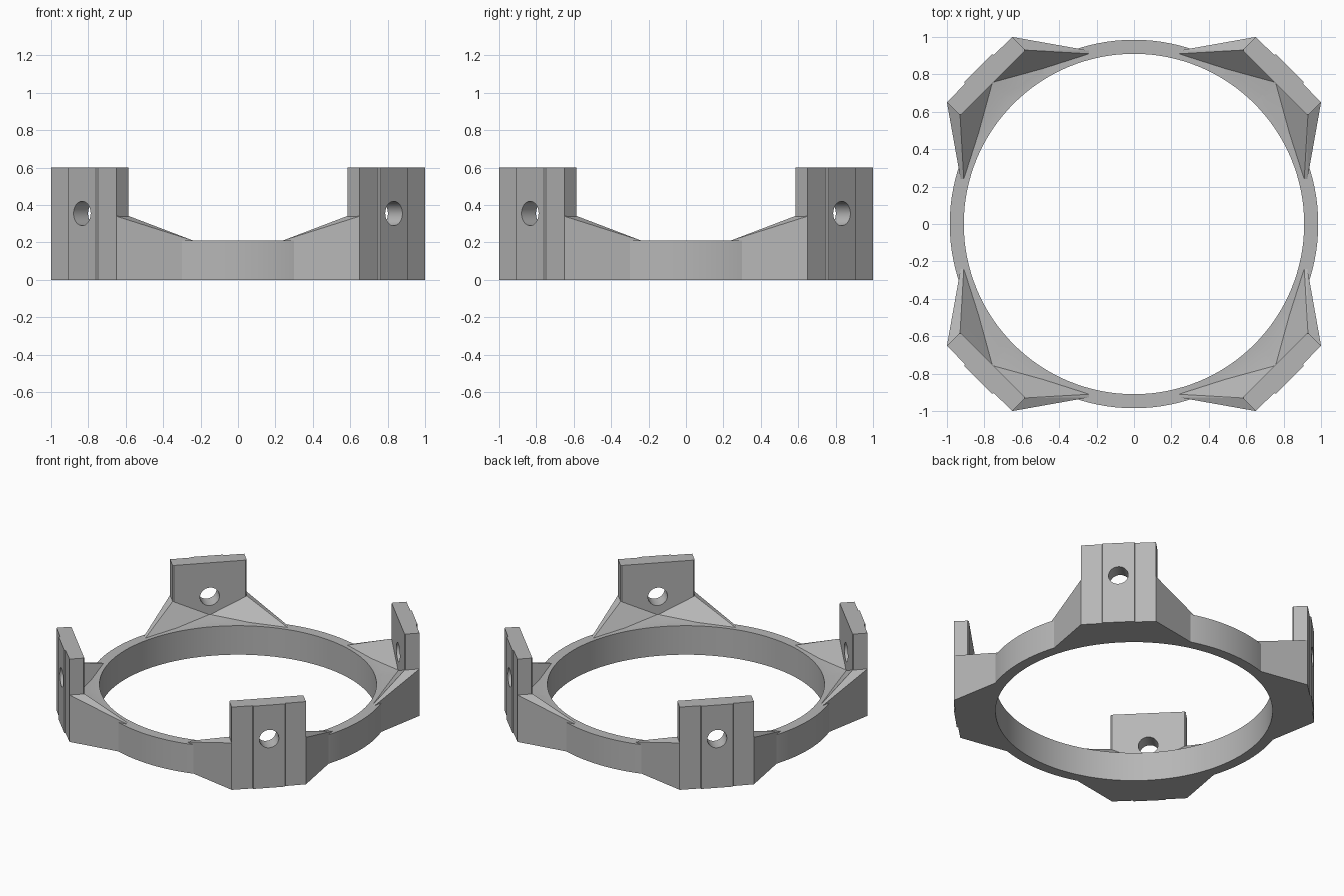
import bpy, bmesh, math
from mathutils import Matrix

if "Cube" in bpy.data.objects:
    bpy.data.objects.remove(bpy.data.objects["Cube"])

grey = bpy.data.materials.new("plain grey")
grey.diffuse_color = (0.47, 0.47, 0.47, 1)
grey.use_nodes = True
grey.node_tree.nodes["Principled BSDF"].inputs["Base Color"].default_value = grey.diffuse_color


def make(name, bm):
    bmesh.ops.recalc_face_normals(bm, faces=bm.faces)
    me = bpy.data.meshes.new(name)
    bm.to_mesh(me)
    bm.free()
    ob = bpy.data.objects.new(name, me)
    bpy.context.collection.objects.link(ob)
    me.materials.append(grey)
    return ob


def extrude(bm, pts, z0, z1):
    face = bm.faces.new([bm.verts.new((x, y, z0)) for x, y in pts])
    up = bmesh.ops.extrude_face_region(bm, geom=[face])["geom"]
    bmesh.ops.translate(bm, vec=(0, 0, z1 - z0),
                        verts=[v for v in up if isinstance(v, bmesh.types.BMVert)])


def boolean(ob, other, op):
    m = ob.modifiers.new(op, 'BOOLEAN')
    m.operation, m.solver, m.object = op, 'EXACT', other
    bpy.context.view_layer.objects.active = ob
    bpy.ops.object.modifier_apply(modifier=m.name)
    bpy.data.objects.remove(other)


# round ring: rectangular section spun about z
def make_ring():
    bm = bmesh.new()
    sec = [bm.verts.new(p) for p in ((.91, 0, 0), (.985, 0, 0), (.985, 0, .21), (.91, 0, .21))]
    edges = [bm.edges.new((sec[i], sec[(i + 1) % 4])) for i in range(4)]
    bmesh.ops.spin(bm, geom=sec + edges, cent=(0, 0, 0), axis=(0, 0, 1),
                   angle=2 * math.pi, steps=128, use_merge=True)
    bmesh.ops.remove_doubles(bm, verts=bm.verts, dist=1e-4)
    return make("ring_bracket", bm)


# gusset that blends one mounting plate into the ring (mirrored about x = y)
def make_gusset(turn):
    bm = bmesh.new()
    half = dict(A=(.24, .91, .21), B=(.581, .93, .34), C=(.65, 1.0, .34), D=(.24, .927, .21),
                E=(.49, .83, .21), a=(.24, .91, 0), c=(.65, 1.0, 0), d=(.24, .927, 0), e=(.49, .83, 0))
    mid = dict(F=(.69, .69, .21), G=(.757, .757, .225), f=(.69, .69, 0))
    shared = {k: bm.verts.new(p) for k, p in mid.items()}
    sides = [{k: bm.verts.new(p) for k, p in half.items()} | shared,
             {k: bm.verts.new((p[1], p[0], p[2])) for k, p in half.items()} | shared]
    for s in sides:
        for f in ("DCB", "DBA", "ABE", "EBG", "EGF", "AEea", "EFfe", "DdcC", "AadD", "BCG"):
            bm.faces.new([s[k] for k in f])
    p, q = sides
    bm.faces.new([p["C"], p["c"], q["c"], q["C"]])
    bm.faces.new([p["C"], q["C"], p["G"]])
    bm.faces.new([p[k] for k in "fead"] + [p["c"], q["c"]] + [q[k] for k in "dae"])
    bmesh.ops.rotate(bm, verts=bm.verts, matrix=Matrix.Rotation(turn, 3, 'Z'))
    return make("gusset", bm)


# upright plate with a raised middle strip on its outer face
def make_plate(angle):
    bm = bmesh.new()
    prof = [(1.068, .24), (1.075, .2475), (1.167, .2475), (1.169, .11), (1.178, .105)]
    extrude(bm, prof + [(r, -t) for r, t in reversed(prof)], 0, .6)
    bmesh.ops.rotate(bm, verts=bm.verts, matrix=Matrix.Rotation(angle, 3, 'Z'))
    return make("mounting_plate", bm)


# bolt hole cutter
def make_hole(angle):
    bm = bmesh.new()
    m = (Matrix.Rotation(angle, 4, 'Z') @ Matrix.Translation((1.14, 0, .355))
         @ Matrix.Rotation(math.pi / 2, 4, 'Y'))
    bmesh.ops.create_cone(bm, cap_ends=True, segments=32, radius1=.065, radius2=.065, depth=.3, matrix=m)
    ob = make("hole_cutter", bm)
    ob.hide_render = True
    return ob


bracket = make_ring()
for i in range(4):
    turn = i * math.pi / 2
    angle = turn + math.pi / 4
    boolean(bracket, make_gusset(turn), 'UNION')
    boolean(bracket, make_plate(angle), 'UNION')
    boolean(bracket, make_hole(angle), 'DIFFERENCE')

bpy.ops.object.select_all(action='DESELECT')
bracket.select_set(True)
bpy.context.view_layer.objects.active = bracket
bpy.ops.object.shade_smooth_by_angle(angle=math.radians(15))
